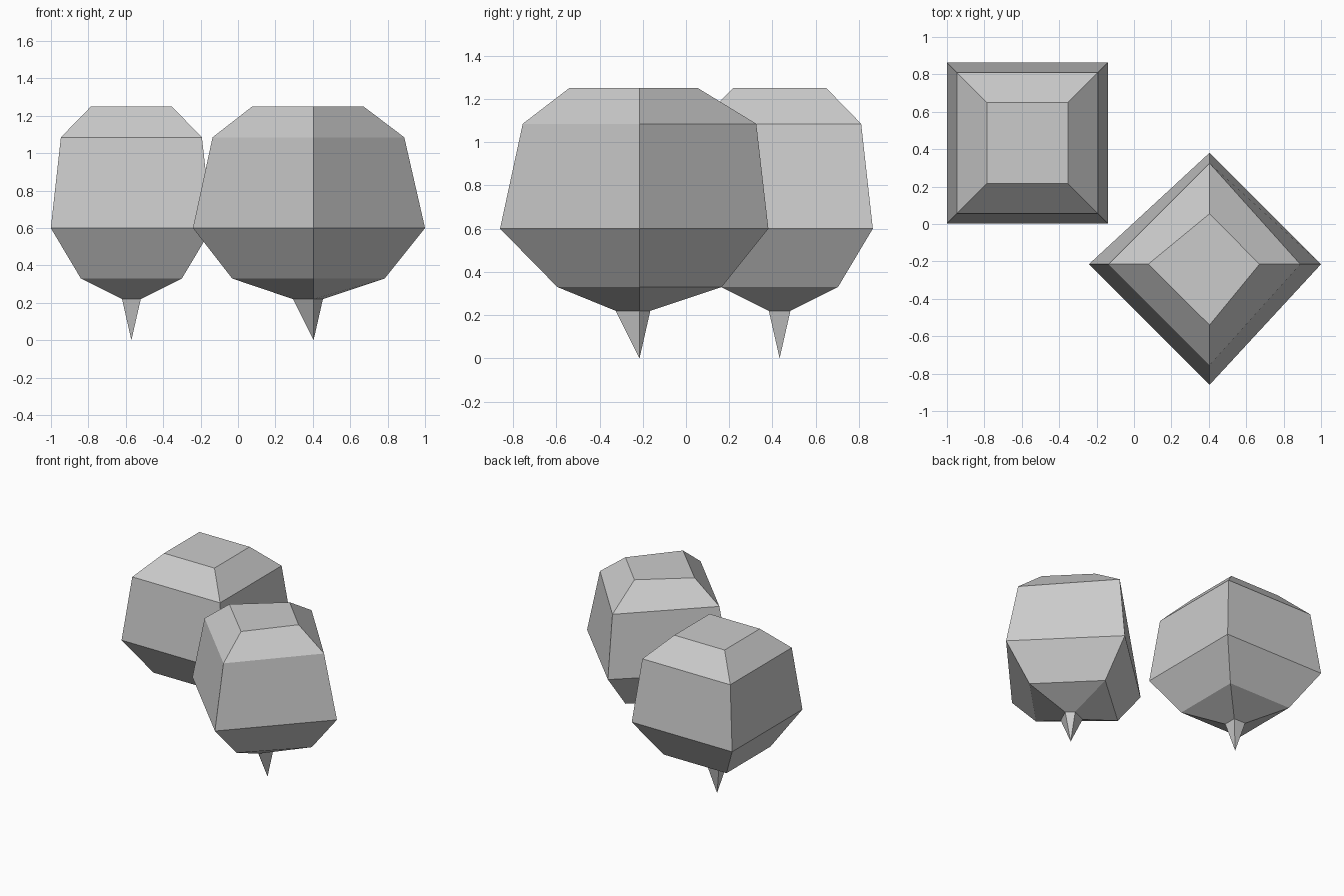
import bpy

if "Cube" in bpy.data.objects:
    bpy.data.objects.remove(bpy.data.objects["Cube"])


def turnip(name, cx, cy, levels, tip_z=0.0):
    """Loft four-cornered rings, with a flat cap on top and a pointed root below."""
    verts = [(cx, cy, tip_z)]
    for z, corners in levels:
        verts += [(cx + x, cy + y, z) for x, y in corners]
    faces = [(0, 1 + (k + 1) % 4, 1 + k) for k in range(4)]
    for i in range(len(levels) - 1):
        a, b = 1 + 4 * i, 5 + 4 * i
        for k in range(4):
            n = (k + 1) % 4
            faces.append((a + k, a + n, b + n, b + k))
    top = 1 + 4 * (len(levels) - 1)
    faces.append(tuple(range(top, top + 4)))
    mesh = bpy.data.meshes.new(name)
    mesh.from_pydata(verts, [], faces)
    mesh.update()
    obj = bpy.data.objects.new(name, mesh)
    bpy.context.collection.objects.link(obj)
    return obj


def square(r):
    return [(-r, -r), (r, -r), (r, r), (-r, r)]


def diamond(left, front, right, back):
    return [(-left, 0), (0, -front), (right, 0), (0, back)]


heights = [0.22, 0.33, 0.6, 1.085, 1.25]

# Square bulb, aligned with the axes
turnip("square_bulb", -0.57, 0.433,
       list(zip(heights, [square(r) for r in (0.05, 0.27, 0.431, 0.377, 0.216)])))

# Larger bulb turned 45 degrees, slightly uneven corners
turnip("turned_bulb", 0.404, -0.215,
       list(zip(heights, [diamond(0.11, 0.11, 0.05, 0.05),
                          diamond(0.435, 0.38, 0.38, 0.38),
                          diamond(0.645, 0.645, 0.596, 0.596),
                          diamond(0.54, 0.54, 0.485, 0.54),
                          diamond(0.328, 0.325, 0.267, 0.27)])))
